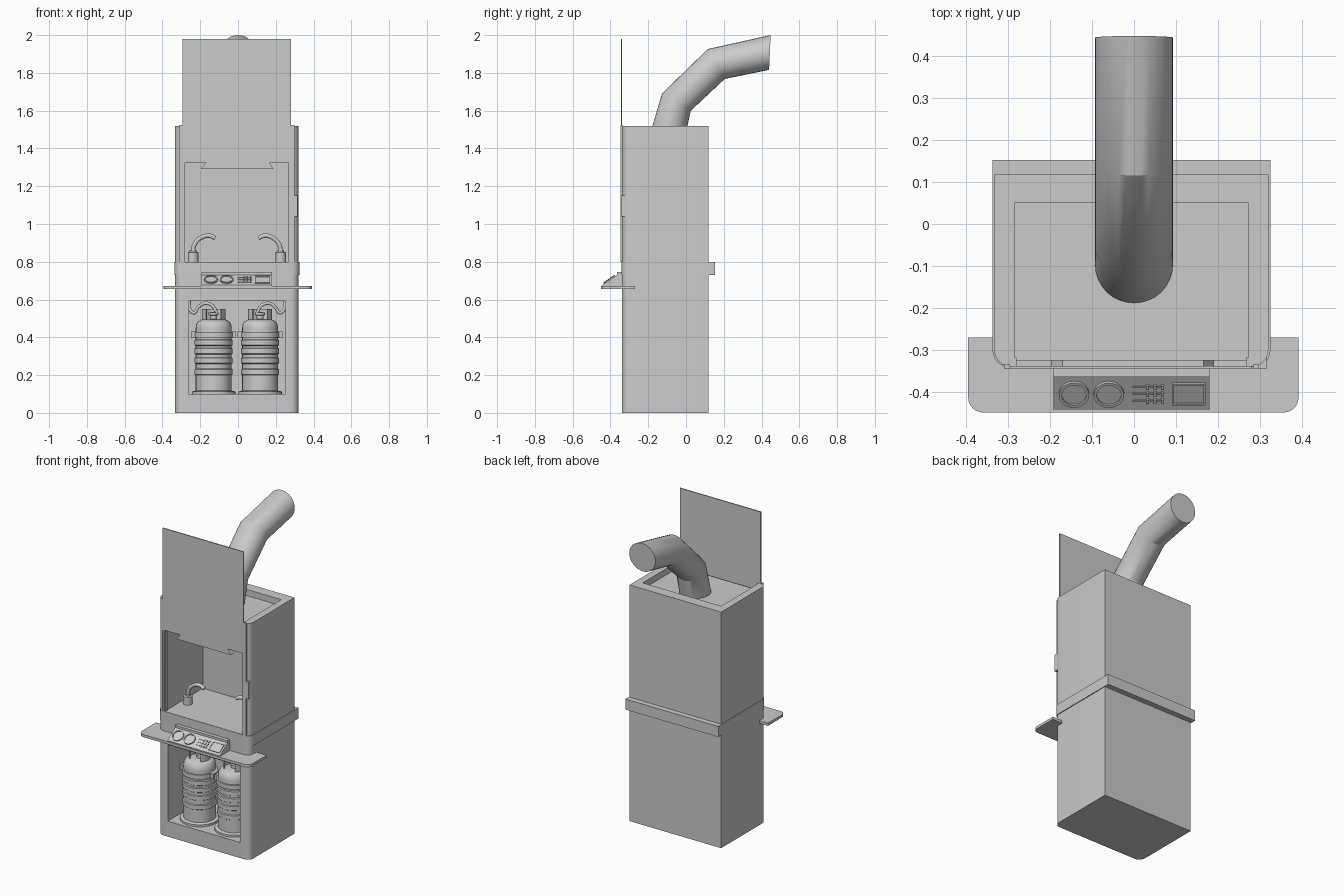
import bpy, bmesh, math
from mathutils import Vector, Matrix

if "Cube" in bpy.data.objects:
    bpy.data.objects.remove(bpy.data.objects["Cube"])

CX = -0.006  # cabinet centre line


def finish(name, bm, smooth=False):
    bmesh.ops.recalc_face_normals(bm, faces=bm.faces)
    me = bpy.data.meshes.new(name)
    bm.to_mesh(me)
    bm.free()
    ob = bpy.data.objects.new(name, me)
    bpy.context.collection.objects.link(ob)
    if smooth:
        bpy.ops.object.select_all(action='DESELECT')
        ob.select_set(True)
        bpy.context.view_layer.objects.active = ob
        bpy.ops.object.shade_smooth_by_angle(angle=math.radians(30))
    return ob


def prism(name, pts, a, b, axis='z', smooth=False):
    """Extrude a 2D outline from a to b; outline is xy, xz or yz by axis."""
    put = {'z': lambda p, t: (p[0], p[1], t),
           'y': lambda p, t: (p[0], t, p[1]),
           'x': lambda p, t: (t, p[0], p[1])}[axis]
    bm = bmesh.new()
    lo = [bm.verts.new(put(p, a)) for p in pts]
    hi = [bm.verts.new(put(p, b)) for p in pts]
    bm.faces.new(lo)
    bm.faces.new(hi)
    for i in range(len(pts)):
        j = (i + 1) % len(pts)
        bm.faces.new((lo[i], lo[j], hi[j], hi[i]))
    return finish(name, bm, smooth)


def box(name, x0, x1, y0, y1, z0, z1):
    return prism(name, [(x0, y0), (x1, y0), (x1, y1), (x0, y1)], z0, z1)


def slab(name, x0, x1, y0, y1, z0, z1, r):
    """Box whose two front vertical edges are rounded."""
    arc = [math.radians(15 * i) for i in range(7)]
    pts = [(x0 + r - r * math.cos(t), y0 + r - r * math.sin(t)) for t in arc]
    pts += [(x1 - r + r * math.sin(t), y0 + r - r * math.cos(t)) for t in arc]
    return prism(name, pts + [(x1, y1), (x0, y1)], z0, z1, smooth=True)


def lathe(name, prof, loc, segs=32):
    bm = bmesh.new()
    vs = [bm.verts.new((r, 0, z)) for r, z in prof]
    es = [bm.edges.new(p) for p in zip(vs, vs[1:])]
    bmesh.ops.spin(bm, geom=vs + es, cent=(0, 0, 0), axis=(0, 0, 1),
                   angle=2 * math.pi, steps=segs)
    bmesh.ops.remove_doubles(bm, verts=bm.verts, dist=1e-5)
    ob = finish(name, bm, True)
    ob.location = loc
    return ob


def tube(name, pts, r):
    cu = bpy.data.curves.new(name, 'CURVE')
    cu.dimensions = '3D'
    cu.bevel_depth, cu.bevel_resolution = r, 3
    cu.use_fill_caps = True
    sp = cu.splines.new('BEZIER')
    sp.resolution_u = 6
    sp.bezier_points.add(len(pts) - 1)
    for bp, p in zip(sp.bezier_points, pts):
        bp.co = p
        bp.handle_left_type = bp.handle_right_type = 'AUTO'
    ob = bpy.data.objects.new(name, cu)
    bpy.context.collection.objects.link(ob)
    return ob


def cut(ob, cutter):
    m = ob.modifiers.new('cut', 'BOOLEAN')
    m.operation, m.solver, m.object = 'DIFFERENCE', 'EXACT', cutter
    bpy.context.view_layer.objects.active = ob
    bpy.ops.object.modifier_apply(modifier=m.name)
    bpy.data.objects.remove(cutter)


# Cabinet shell with lower niche and upper chamber
body = slab('cabinet', -0.333, 0.32, -0.34, 0.118, 0, 1.52, 0.04)
cut(body, box('niche_cutter', -0.262, 0.252, -0.5, 0.05, 0.10, 0.592))
cut(body, box('chamber_cutter', -0.285, 0.273, -0.5, 0.05, 0.80, 1.7))
box('chamber_ceiling', -0.286, 0.274, -0.325, 0.051, 1.45, 1.48)
slab('rear_ledge', -0.337, 0.325, -0.341, 0.153, 0.73, 0.798, 0.04)

# Sliding sash with its rails and handle
box('sash', -0.295, 0.281, -0.345, -0.338, 1.325, 1.98)
for s, side in ((-1, 'left'), (1, 'right')):
    a, b = sorted((CX + s * 0.290, CX + s * 0.274))
    box('sash_rail_' + side, a, b, -0.338, -0.318, 0.80, 1.52)
    a, b = sorted((CX + s * 0.304, CX + s * 0.289))
    box('sash_guide_' + side, a, b, -0.346, -0.335, 0.80, 1.525)
prism('sash_handle', [(-0.198, 1.29), (0.19, 1.29), (0.165, 1.326), (-0.17, 1.326)],
      -0.342, -0.305, 'y')
box('side_switch', 0.297, 0.316, -0.345, -0.31, 1.04, 1.15)

# Work shelf and sloping control panel
slab('shelf', -0.395, 0.392, -0.449, -0.27, 0.656, 0.673, 0.035)
P0, P1 = (-0.443, 0.677), (-0.365, 0.731)
prism('control_panel', [(-0.443, 0.672), P0, P1, (-0.365, 0.745), (-0.338, 0.745),
                        (-0.338, 0.672)], -0.192, 0.18, 'x')
slope = math.atan2(P1[1] - P0[1], P1[0] - P0[0])
frame = Matrix.Translation((0, (P0[0] + P1[0]) / 2, (P0[1] + P1[1]) / 2)) \
    @ Matrix.Rotation(slope, 4, 'X')


def on_panel(ob):
    ob.matrix_world = frame @ Matrix.Translation(ob.location)


def panel_box(name, x, y, w, h, t):
    on_panel(box(name, x - w / 2, x + w / 2, y - h / 2, y + h / 2, -0.002, t))


for i, x in enumerate((-0.143, -0.06)):
    on_panel(lathe(f'gauge_{i}', [(0, 0.003), (0.029, 0.003), (0.029, 0.008),
                                  (0.036, 0.008), (0.036, -0.002)], (x, 0, 0)))
for i in range(3):
    panel_box(f'slider_slot_{i}', 0.034, -0.02 + 0.02 * i, 0.075, 0.004, 0.003)
    for j in range(3):
        panel_box(f'button_{i}_{j}', 0.032 + 0.018 * j, -0.02 + 0.02 * i, 0.008, 0.012, 0.006)
for x, y, w, h in ((0.13, 0.029, 0.08, 0.005), (0.13, -0.029, 0.08, 0.005),
                   (0.0925, 0, 0.005, 0.063), (0.1675, 0, 0.005, 0.063)):
    panel_box('screen_frame', x, y, w, h, 0.005)
panel_box('screen', 0.13, 0, 0.07, 0.055, 0.002)

# Taps, gas bottles and hoses on both sides
tank = [(0, 0.10), (0.115, 0.10), (0.115, 0.113), (0.095, 0.118)]
for z in (0.20, 0.26, 0.31, 0.355):
    tank += [(0.095, z), (0.101, z + 0.004), (0.101, z + 0.03), (0.095, z + 0.034)]
tank += [(0.095, 0.45), (0.092, 0.47), (0.082, 0.485), (0.06, 0.495), (0, 0.497)]
for s, side in ((-1, 'left'), (1, 'right')):
    def X(d):
        return CX + s * d
    lathe('tap_base_' + side, [(0, 0.798), (0.028, 0.798), (0.028, 0.85), (0.018, 0.853),
                               (0.018, 0.862), (0, 0.862)], (X(0.232), -0.17, 0), 20)
    tube('tap_spout_' + side, [(X(0.232), -0.17, 0.855), (X(0.225), -0.17, 0.89),
                               (X(0.19), -0.17, 0.927), (X(0.145), -0.17, 0.938),
                               (X(0.115), -0.17, 0.925)], 0.012)
    cx, cy = X(0.123), -0.205
    lathe('gas_bottle_' + side, tank, (cx, cy, 0))
    lathe('bottle_clamp_' + side, [(0.094, 0.40), (0.104, 0.40), (0.104, 0.428),
                                   (0.094, 0.428)], (cx, cy, 0))
    for k in (-1, 1):
        lx = cx + k * 0.105
        box('clamp_lug_' + side, lx - 0.014, lx + 0.014, cy - 0.03, cy + 0.03, 0.397, 0.431)
    # carrying collar, open at the front
    bm = bmesh.new()
    rings = []
    for i in range(19):
        t = math.radians(-50 + 280 * i / 18)
        rings.append([bm.verts.new((cx + r * math.cos(t), cy + r * math.sin(t), z))
                      for r, z in ((0.063, 0.488), (0.063, 0.55), (0.056, 0.55), (0.056, 0.488))])
    for p, q in zip(rings, rings[1:]):
        for i in range(4):
            j = (i + 1) % 4
            bm.faces.new((p[i], p[j], q[j], q[i]))
    bm.faces.new(rings[0])
    bm.faces.new(rings[-1])
    finish('bottle_collar_' + side, bm, True)
    lathe('bottle_valve_' + side, [(0, 0.49), (0.018, 0.49), (0.018, 0.515), (0.026, 0.518),
                                   (0.026, 0.532), (0, 0.534)], (cx, cy, 0), 16)
    tube('hose_' + side, [(X(0.253), -0.18, 0.592), (X(0.248), -0.19, 0.545),
                          (X(0.226), -0.195, 0.53), (X(0.206), -0.2, 0.557),
                          (X(0.17), -0.205, 0.58), (X(0.13), -0.21, 0.568),
                          (X(0.105), -0.21, 0.525)], 0.009)

# Mitred exhaust duct: ring centre (y, z) and half-width vector per joint
bm = bmesh.new()
N = 32
rings = []
for c, h in (((-0.098, 1.465), (0.09, -0.02)), ((-0.051, 1.645), (0.076, -0.046)),
             ((0.16, 1.847), (0.045, -0.079)), ((0.444, 1.908), (-0.004, -0.092))):
    rings.append([bm.verts.new((0.093 * math.cos(t), c[0] + h[0] * math.sin(t),
                                c[1] + h[1] * math.sin(t)))
                  for t in (2 * math.pi * i / N for i in range(N))])
for p, q in zip(rings, rings[1:]):
    for i in range(N):
        j = (i + 1) % N
        bm.faces.new((p[i], p[j], q[j], q[i]))
bm.faces.new(rings[0])
bm.faces.new(rings[-1])
finish('exhaust_duct', bm, True)
